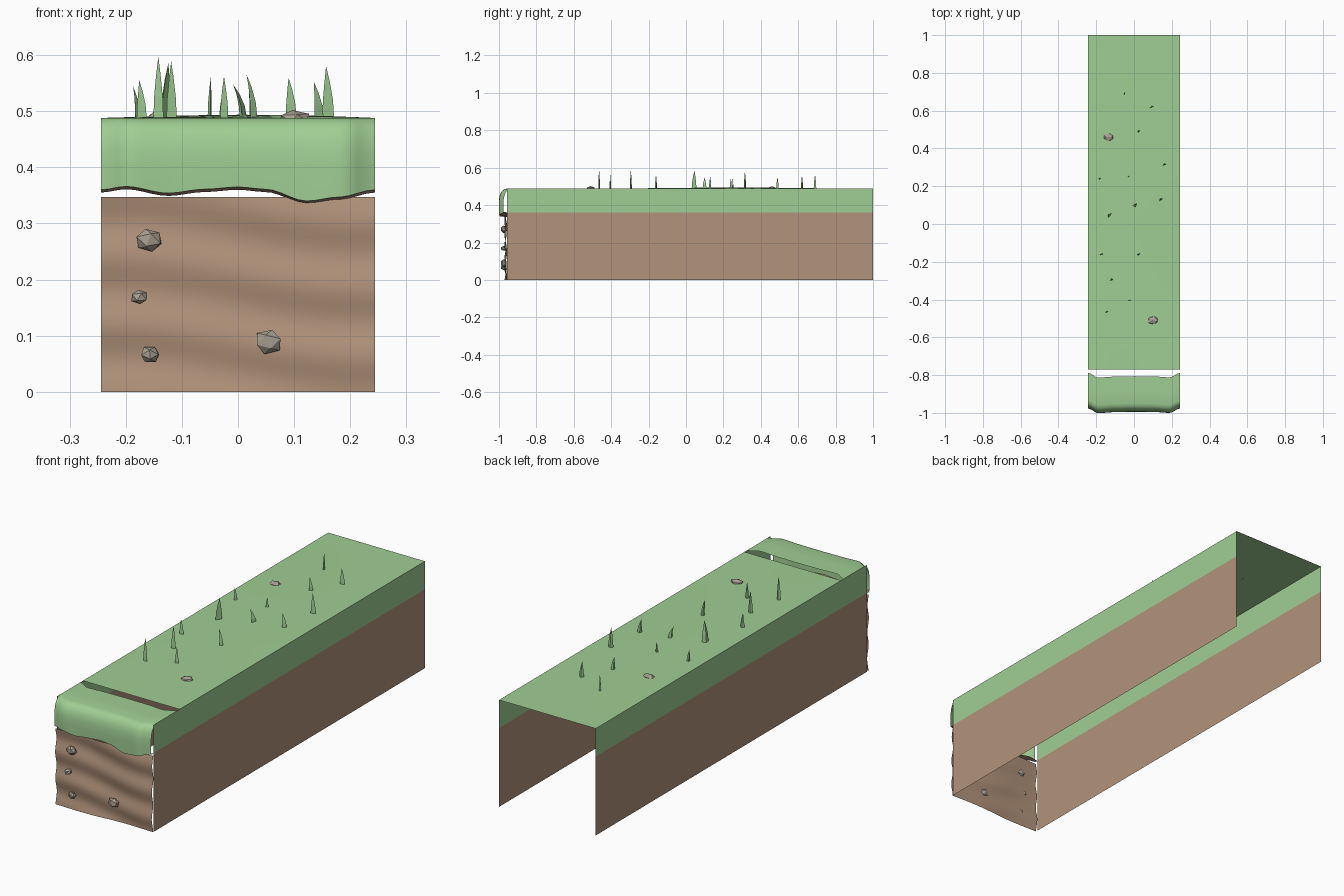
import bpy, bmesh, math, random
from mathutils import Vector

if "Cube" in bpy.data.objects:
    bpy.data.objects.remove(bpy.data.objects["Cube"])

random.seed(4)
W, TOP, SEAM = 0.244, 0.488, 0.36


def material(name, rgb):
    m = bpy.data.materials.new(name)
    m.diffuse_color = (*rgb, 1)
    m.use_nodes = True
    m.node_tree.nodes["Principled BSDF"].inputs["Base Color"].default_value = m.diffuse_color
    return m


GREEN = material("grass green", (0.35, 0.615, 0.295))
BROWN = material("earth brown", (0.445, 0.292, 0.198))
STONE = material("stone grey", (0.40, 0.35, 0.285))


def finish(name, bm, mats, smooth=False):
    me = bpy.data.meshes.new(name)
    bm.to_mesh(me)
    bm.free()
    for m in mats:
        me.materials.append(m)
    for p in me.polygons:
        p.use_smooth = smooth
    ob = bpy.data.objects.new(name, me)
    bpy.context.collection.objects.link(ob)
    return ob


def sheet(name, rows, mats, smooth=False, rule=None):
    """Surface through equal rows of points; rule(row) picks the material."""
    bm = bmesh.new()
    vs = [[bm.verts.new(p) for p in row] for row in rows]
    for i in range(len(vs) - 1):
        for j in range(len(vs[0]) - 1):
            f = bm.faces.new((vs[i][j], vs[i][j + 1], vs[i + 1][j + 1], vs[i + 1][j]))
            f.material_index = rule(i) if rule else 0
    return finish(name, bm, mats, smooth)


def interp(pts, x):
    """Smooth interpolation along (x, value) pairs."""
    for (a, va), (b, vb) in zip(pts, pts[1:]):
        if x <= b + 1e-6:
            t = (x - a) / (b - a)
            return va + (vb - va) * t * t * (3 - 2 * t)
    return pts[-1][1]


xs = [-W + 2 * W * i / 32 for i in range(33)]

# side walls: earth below, turf above
for side, name in ((-1, "left_wall"), (1, "right_wall")):
    ends = (-0.958, 1.0)[::side]
    sheet(name, [[(side * W, y, z) for y in ends] for z in (0, SEAM, TOP)],
          [BROWN, GREEN], rule=lambda i: i)

# top turf, with faint swells away from the rim
tops = []
for k in range(25):
    y = -0.77 + 1.77 * k / 24
    row = []
    for i in range(13):
        x = -W + 2 * W * i / 12
        rim = max(0, 1 - (x / W) ** 2) * max(0, 1 - ((y - 0.115) / 0.885) ** 2)
        row.append((x, y, TOP + 0.003 * rim * (1 + math.sin(9 * x + 5 * y))))
    tops.append(row)
sheet("top_turf", tops, [GREEN], True)


# front earth panel with horizontal ripples
def panel_y(x, z):
    return -0.964 + 0.005 * math.sin(z * 52 + 1.5 * math.sin(7 * x)) \
        + 0.002 * math.sin(17 * x + 9 * z)


sheet("front_earth", [[(x, panel_y(x, z), z) for x in xs]
                      for z in [0.347 * k / 24 for k in range(25)]], [BROWN], True)

# overhanging turf lip with a wavy lower edge
edge = [(-W, 0.36), (-0.2, 0.366), (-0.125, 0.354), (-0.06, 0.361), (0.0, 0.365),
        (0.05, 0.361), (0.122, 0.34), (0.18, 0.347), (W, 0.36)]
bow = [(-W, 0.02), (-0.19, -0.005), (-0.1, 0.0), (0.0, 0.002),
       (0.1, 0.001), (0.19, -0.004), (W, 0.02)]
profile = [(-0.808, TOP), (-0.88, TOP), (-0.952, TOP), (-0.968, 0.484), (-0.981, 0.473),
           (-0.99, 0.455), (-0.995, 0.43), (-0.996, 0.4)]
lip = [[(x, y + interp(bow, x), z) for x in xs] for y, z in reversed(profile)]
lip.insert(0, [(x, -0.995 + interp(bow, x), interp(edge, x)) for x in xs])
sheet("turf_lip", lip, [GREEN], True)
# earth underside of the lip
sheet("lip_underside", [[(x, -0.955, interp(edge, x) - 0.005) for x in xs],
                        [(x, -0.995 + interp(bow, x), interp(edge, x)) for x in xs]], [BROWN])


# stones: low-poly lumps
def stone(name, loc, size):
    bm = bmesh.new()
    bmesh.ops.create_icosphere(bm, subdivisions=1, radius=1)
    turn = random.uniform(0, 1)
    for v in bm.verts:
        p = Vector((v.co.x * math.cos(turn) - v.co.z * math.sin(turn), v.co.y,
                    v.co.x * math.sin(turn) + v.co.z * math.cos(turn)))
        p *= random.uniform(0.92, 1.08)
        v.co = Vector(loc) + Vector((p.x * size[0], p.y * size[1], p.z * size[2]))
    finish(name, bm, [STONE])


for i, (x, z, r) in enumerate([(-0.159, 0.27, 0.026), (-0.176, 0.169, 0.016),
                               (-0.157, 0.066, 0.018), (0.054, 0.089, 0.027)]):
    stone(f"front_stone_{i + 1}", (x, -0.974, z), (r, 0.017, r * 0.85))
for i, (x, y) in enumerate([(-0.135, 0.46), (0.1, -0.51)]):
    stone(f"top_stone_{i + 1}", (x, y, TOP), (0.03, 0.024, 0.013))


# grass blades: three-sided tapering spikes
def blade(name, x, y, tip_z, lean, width, turn):
    bm = bmesh.new()
    rings = []
    h = tip_z - TOP
    for t, s in ((0, 1), (0.35, 0.85), (0.7, 0.45)):
        ring = []
        for u, v in ((-0.5, -0.12), (0.5, -0.12), (0, 0.3)):
            u, v = u * width * s, v * width * s
            ring.append(bm.verts.new((x + lean * t * t + u * math.cos(turn) - v * math.sin(turn),
                                      y + u * math.sin(turn) + v * math.cos(turn), TOP + h * t)))
        rings.append(ring)
    tip = bm.verts.new((x + lean, y, tip_z))
    for j in range(3):
        k = (j + 1) % 3
        for a, b in zip(rings, rings[1:]):
            bm.faces.new((a[j], a[k], b[k], b[j]))
        bm.faces.new((rings[-1][j], rings[-1][k], tip))
    finish(name, bm, [GREEN])


# x, y, tip height, lean, width, turn
blades = [
    (-0.05, 0.69, 0.565, 0.002, 0.014, 1.4), (0.094, 0.62, 0.56, -0.004, 0.02, 0.3),
    (0.025, 0.49, 0.55, -0.006, 0.018, 0.8), (0.16, 0.315, 0.58, -0.003, 0.022, 0.3),
    (-0.18, 0.24, 0.545, -0.007, 0.014, 0.9), (-0.028, 0.25, 0.54, 0.002, 0.012, 0.3),
    (0.009, 0.1, 0.548, -0.018, 0.022, 1.2), (0.143, 0.13, 0.553, -0.008, 0.02, 0.6),
    (-0.13, 0.045, 0.586, 0.006, 0.03, 1.0), (-0.172, -0.16, 0.555, -0.004, 0.018, 0.2),
    (0.027, -0.16, 0.566, -0.012, 0.016, 0.7), (-0.025, -0.405, 0.562, 0.0, 0.015, 0.3),
    (-0.142, -0.465, 0.597, 0.0, 0.018, 0.1), (-0.119, -0.295, 0.589, 0.0, 0.019, 0.3),
]
for i, b in enumerate(blades):
    blade(f"grass_blade_{i + 1}", *b)
